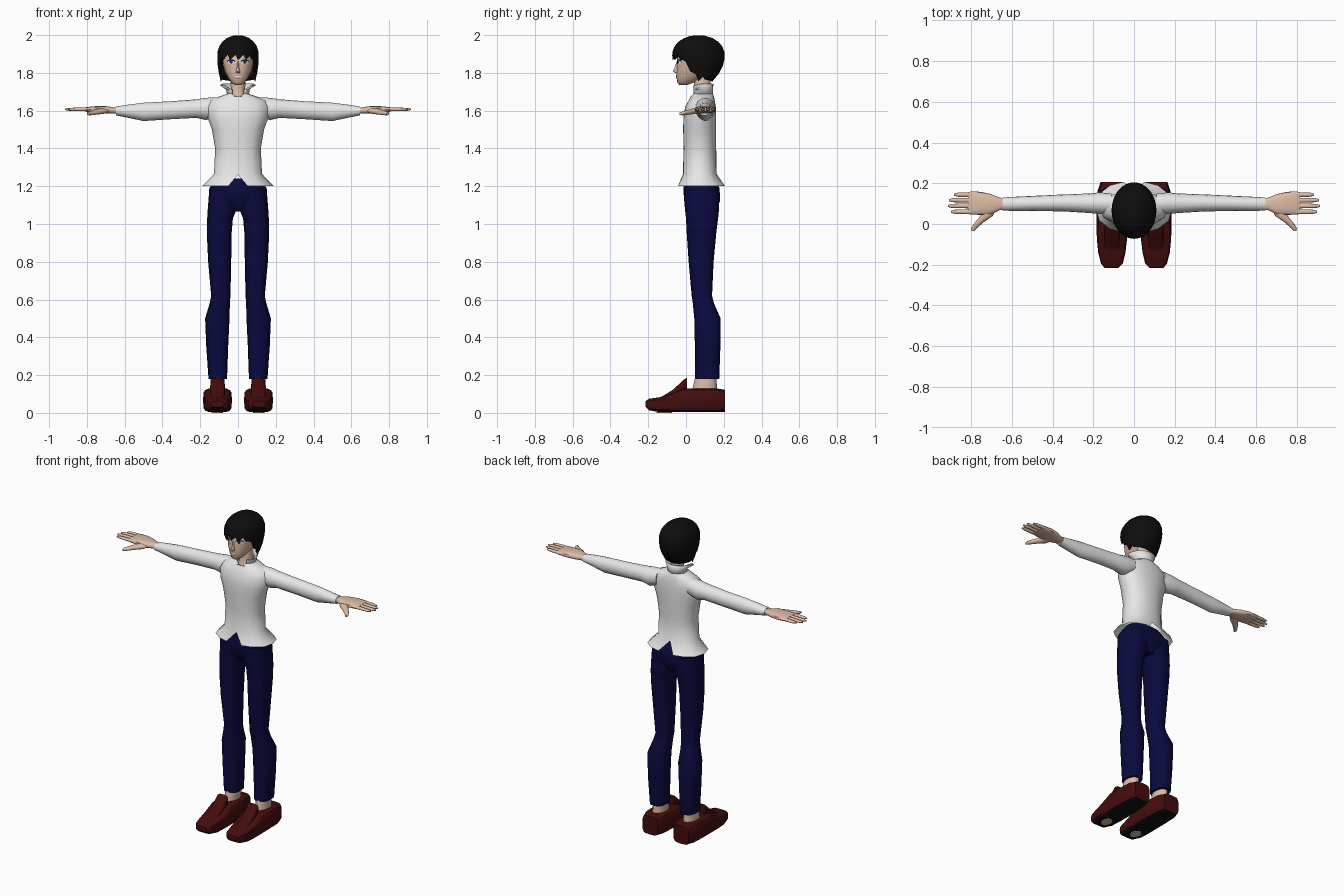
import bpy, bmesh, math
from mathutils import Vector
from mathutils.bvhtree import BVHTree

cube = bpy.data.objects.get("Cube")
if cube:
    bpy.data.objects.remove(cube)


def material(name, r, g, b):
    m = bpy.data.materials.new(name)
    m.use_nodes = True
    m.diffuse_color = (r, g, b, 1)
    node = m.node_tree.nodes["Principled BSDF"]
    node.inputs["Base Color"].default_value = (r, g, b, 1)
    node.inputs["Roughness"].default_value = 0.8
    return m


SKIN = material("skin", .72, .5, .38)
WHITE = material("shirt white", .8, .8, .8)
NAVY = material("trouser navy", .003, .003, .05)
BROWN = material("shoe red brown", .06, .004, .004)
BLACK = material("hair black", .004, .004, .004)
SOLE = material("sole black", .006, .005, .005)
BLUE = material("iris blue", .04, .04, .4)
LIP = material("lip", .4, .2, .16)

EVEN = [i * 22.5 for i in range(16)]
half = [0, 13, 35, 62, 90, 118, 145, 167]
NOTCHED = half + [a + 180 for a in half]


def finish(name, bm, mats, mirror=False, angle=40, thick=0):
    """Turn a bmesh into a shaded object, optionally mirrored across x."""
    bmesh.ops.recalc_face_normals(bm, faces=bm.faces)
    me = bpy.data.meshes.new(name)
    bm.to_mesh(me)
    bm.free()
    ob = bpy.data.objects.new(name, me)
    bpy.context.collection.objects.link(ob)
    for m in mats:
        me.materials.append(m)
    for o in bpy.context.selected_objects:
        o.select_set(False)
    ob.select_set(True)
    bpy.context.view_layer.objects.active = ob
    bpy.ops.object.shade_smooth_by_angle(angle=math.radians(angle))
    if thick:
        ob.modifiers.new("Thickness", "SOLIDIFY").thickness = thick
    if mirror:
        ob.modifiers.new("Mirror", "MIRROR").use_mirror_merge = False
    return ob


def skin_rings(rings, closed=True, cap_start=True, cap_end=True):
    """Bridge successive rings of points with quads."""
    bm = bmesh.new()
    vs = [[bm.verts.new(p) for p in ring] for ring in rings]
    n = len(vs[0])
    for a, b in zip(vs, vs[1:]):
        for i in range(n if closed else n - 1):
            j = (i + 1) % n
            bm.faces.new((a[i], a[j], b[j], b[i]))
    if cap_start:
        bm.faces.new(vs[0])
    if cap_end:
        bm.faces.new(vs[-1])
    return bm


def sections(axis, rows, power=2.0, angles=EVEN):
    """Rows of (position, u0, u1, v0, v1) become superellipse rings."""
    rings = []
    for t, u0, u1, v0, v1 in rows:
        ring = []
        for a in angles:
            s, c = math.sin(math.radians(a)), -math.cos(math.radians(a))
            s, c = [math.copysign(abs(k) ** (2 / power), k) for k in (s, c)]
            u = (u0 + u1) / 2 + s * (u1 - u0) / 2
            v = (v0 + v1) / 2 + c * (v1 - v0) / 2
            ring.append(Vector({"x": (t, u, v), "y": (u, t, v), "z": (u, v, t)}[axis]))
        rings.append(ring)
    return rings


def loft(name, axis, rows, mat, power=2.0, mirror=False):
    return finish(name, skin_rings(sections(axis, rows, power)), [mat], mirror)


# Shirt body with flared hem, split at the front and back, and an open neck
rows = [(1.2, .19, -.045, .21), (1.265, .127, -.016, .162), (1.4, .121, -.013, .16),
        (1.5, .138, -.015, .16), (1.56, .16, -.014, .16), (1.62, .168, -.005, .158),
        (1.655, .15, .015, .152), (1.675, .1, .025, .148), (1.69, .055, .03, .142)]
rings = sections("z", [(z, -r, r, f, b) for z, r, f, b in rows], 2.3, NOTCHED)
for i in (0, 8):
    rings[0][i] = rings[1][i] - Vector((0, 0, .004))
rings[-1][0].z -= .035
for i in (1, -1):
    rings[-1][i].z -= .012
finish("shirt_body", skin_rings(rings, cap_start=False, cap_end=False), [WHITE])

# Sleeves
loft("sleeves", "x", [
    (.11, .05, .15, 1.57, 1.67), (.17, .05, .155, 1.55, 1.668), (.22, .054, .15, 1.562, 1.66),
    (.35, .062, .145, 1.555, 1.65), (.5, .064, .138, 1.545, 1.642),
    (.58, .064, .134, 1.562, 1.632), (.645, .066, .13, 1.575, 1.622)], WHITE, mirror=True)

# Collar: open at the front, flaring towards its points
low, mid, top = [], [], []
for i in range(13):
    a = math.radians(32 + i * (360 - 64) / 12)
    s, c = math.sin(a), -math.cos(a)
    flare = max(0, -c) * .035
    low.append((s * .058, .087 + c * .056, 1.675))
    mid.append((s * .062, .087 + c * .056, 1.71))
    top.append((s * (.076 + flare * 2), .087 + c * .058, 1.742 - flare * .4))
finish("collar", skin_rings([low, mid, top], False, False, False), [WHITE], thick=.004)

# Trousers: hips and two legs
loft("trouser_hips", "z", [
    (1.24, -.115, .115, 0, .15), (1.19, -.152, .152, -.014, .178),
    (1.12, -.155, .155, -.01, .18), (1.065, -.06, .06, .03, .15)], NAVY, 2.4)
loft("trouser_legs", "z", [
    (1.18, .004, .152, -.012, .176), (1.08, .006, .16, -.006, .175), (1.03, .027, .163, 0, .17),
    (.95, .034, .165, .004, .16), (.8, .036, .158, .014, .146), (.62, .04, .142, .03, .138),
    (.58, .043, .15, .036, .148), (.5, .045, .174, .044, .183), (.35, .052, .168, .047, .182),
    (.18, .058, .156, .048, .176)], NAVY, 2.5, True)

# Ankles
loft("ankles", "z", [(.04, .065, .15, .03, .17), (.13, .07, .148, .035, .165),
                     (.24, .075, .14, .06, .155)], SKIN, mirror=True)

# Shoes, with the underside faces dark
bm = skin_rings(sections("y", [
    (-.215, .075, .145, .032, .062), (-.195, .055, .162, .014, .075), (-.14, .042, .176, .004, .083),
    (-.08, .035, .182, .004, .1), (-.01, .032, .185, .004, .13), (.08, .034, .184, .004, .13),
    (.16, .04, .18, .004, .13), (.207, .056, .164, .006, .122)], 4.5))
bmesh.ops.recalc_face_normals(bm, faces=bm.faces)
for f in bm.faces:
    f.material_index = int(f.normal.z < -.6)
finish("shoes", bm, [BROWN, SOLE], True, 30)
loft("shoe_tongues", "y", [(-.13, .075, .142, .06, .085), (-.07, .07, .146, .07, .122),
                           (-.005, .07, .146, .12, .182), (.004, .074, .142, .13, .184)],
     BROWN, 4, True)
loft("sole_patches", "z", [(z, .08, .14, -.155, -.075) for z in (0, .006)], SKIN, mirror=True)

# Hands: palm, four fingers and thumb
loft("palms", "x", [
    (.62, .076, .122, 1.584, 1.616), (.66, .068, .13, 1.584, 1.618), (.7, .048, .146, 1.584, 1.624),
    (.75, .045, .158, 1.588, 1.624), (.8, .046, .16, 1.594, 1.619),
    (.815, .05, .156, 1.598, 1.616)], SKIN, 2.6, True)
for name, y, tip in (("index", .06, .9), ("middle", .089, .915), ("ring", .117, .91), ("little", .144, .885)):
    loft(name + "_fingers", "x", [
        (x, y - r, y + r, 1.607 - r * .8, 1.607 + r * .8)
        for x, r in ((.79, .012), (.84, .0115), (tip - .02, .01), (tip, .005))], SKIN, mirror=True)
loft("thumbs", "y", [
    (.08, .675, .735, 1.588, 1.615), (.04, .693, .755, 1.582, 1.612), (.01, .737, .78, 1.578, 1.604),
    (-.02, .772, .8, 1.575, 1.595), (-.035, .785, .797, 1.578, 1.589)], SKIN, mirror=True)

# Neck and head
loft("neck", "z", [(1.62, -.06, .06, .012, .14), (1.67, -.046, .046, .034, .136),
                   (1.71, -.038, .038, .045, .13), (1.8, -.04, .04, .04, .13)], SKIN)
rows = [(1.737, .018, -.036, .01), (1.748, .035, -.046, .04), (1.775, .054, -.05, .09),
        (1.81, .071, -.051, .14), (1.85, .082, -.049, .165), (1.9, .088, -.046, .175),
        (1.95, .07, -.02, .15), (1.975, .035, .02, .1)]
bm = skin_rings(sections("z", [(z, -r, r, f, b) for z, r, f, b in rows], 2.2))
bm.normal_update()
face_tree = BVHTree.FromBMesh(bm)
finish("head", bm, [SKIN], angle=60)
loft("nose", "z", [(1.8, -.011, .011, -.058, -.03), (1.808, -.011, .011, -.069, -.03),
                   (1.825, -.007, .007, -.062, -.03), (1.86, -.004, .004, -.05, -.03)], SKIN)

# Hair: a bob whose lower edge rises to a ragged fringe at the front
count, steps = 48, 9
rings = [[] for _ in range(steps)]
for i in range(count):
    ang = 360 * i / count
    a = math.radians(ang)
    front = min(ang, 360 - ang)
    if front < 48:
        edge = 1.882
    elif front < 85:
        edge = 1.882 - .112 * (front - 48) / 37
    else:
        edge = 1.77 - .018 * (front - 85) / 95
    edge += .014 * (i % 3 - 1) if front < 110 else 0
    for k in range(steps):
        t = .06 + .94 * k / (steps - 1)
        z = 2 - (2 - edge) * t ** 1.6
        up, down = max(0, (z - 1.89) / .11), max(0, (1.89 - z) / .14)
        r = math.sqrt(max(0, 1 - up ** 2.2))
        rx, ry = r * .11 * (1 - .18 * down ** 2), r * .139 * (1 - .5 * down ** 2)
        rings[k].append((math.sin(a) * rx, .066 - math.cos(a) * ry, z))
rings.append([(x * .85, .066 + (y - .066) * .85, z + .015) for x, y, z in rings[-1]])
finish("hair", skin_rings(rings, cap_end=False), [BLACK], angle=50)


def plate(name, cx, cz, rx, rz, mat, lift, mirror=True):
    """Thin oval laid over the front of the face."""
    bm = bmesh.new()

    def on_face(x, z):
        hit = face_tree.ray_cast(Vector((x, -1, z)), Vector((0, 1, 0)))[0]
        return bm.verts.new((x, hit.y - lift, z))

    centre = on_face(cx, cz)
    rim = [on_face(cx + rx * math.cos(i * math.pi / 6), cz + rz * math.sin(i * math.pi / 6))
           for i in range(12)]
    for i in range(12):
        bm.faces.new((centre, rim[i], rim[(i + 1) % 12]))
    finish(name, bm, [mat], mirror)


# Painted face details
plate("lashes", .037, .004 + 1.857, .022, .01, BLACK, .002)
plate("eye_whites", .037, 1.856, .02, .009, WHITE, .003)
plate("irises", .036, 1.857, .009, .009, BLUE, .004)
plate("pupils", .036, 1.857, .004, .004, BLACK, .005)
plate("lips", 0, 1.778, .026, .011, LIP, .002, False)
plate("teeth", 0, 1.78, .021, .006, WHITE, .003, False)
